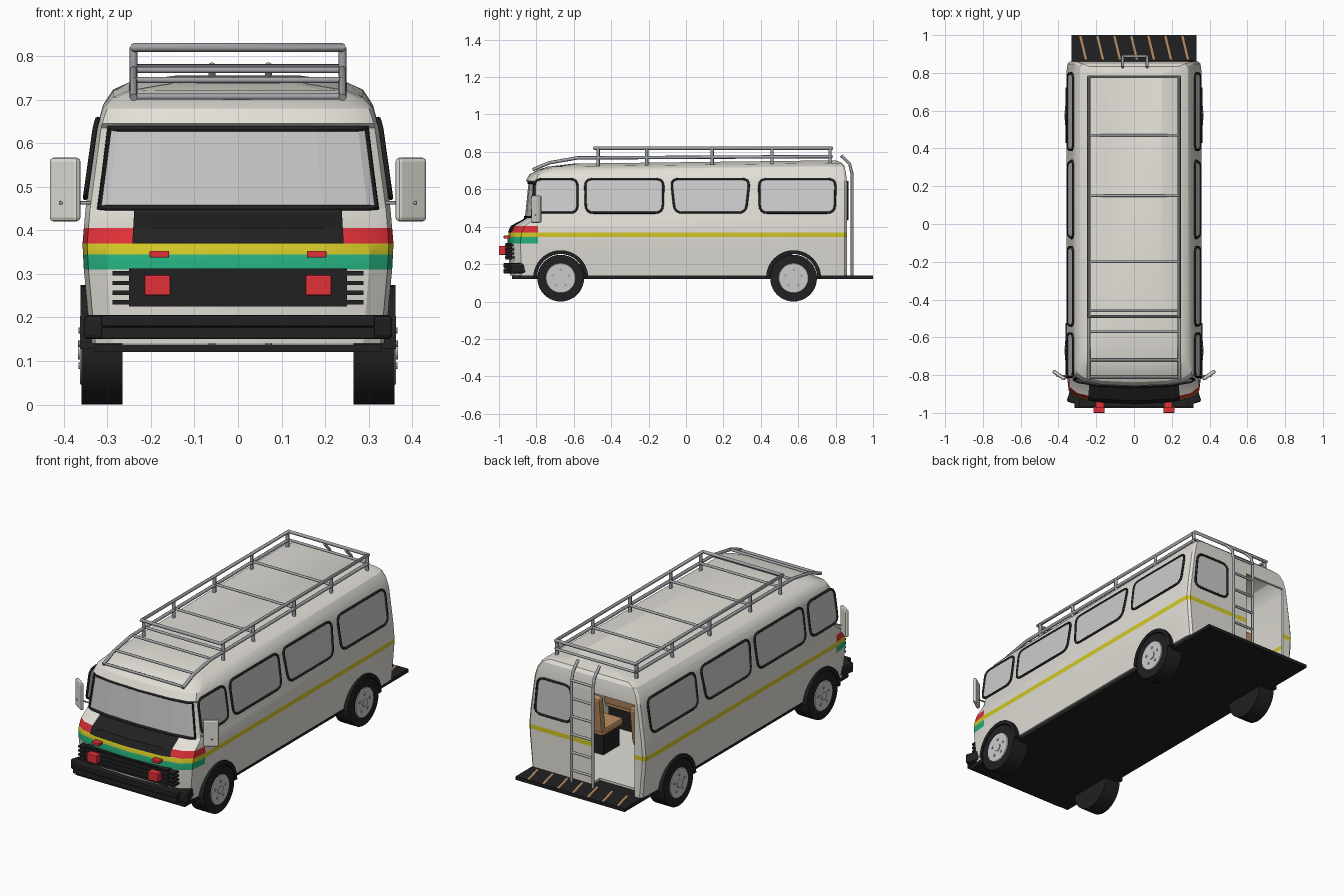
import bpy, bmesh, math
from mathutils import Vector

if "Cube" in bpy.data.objects:
    bpy.data.objects.remove(bpy.data.objects["Cube"])


def material(name, r, g, b):
    m = bpy.data.materials.new(name)
    m.diffuse_color = (r, g, b, 1)
    m.use_nodes = True
    m.node_tree.nodes["Principled BSDF"].inputs["Base Color"].default_value = m.diffuse_color
    return m


CREAM = material("cream", .76, .74, .68)
YELLOW = material("yellow", .65, .58, .02)
GREEN = material("green", .02, .45, .22)
RED = material("red", .75, .03, .04)
BLACK = material("black", .015, .015, .015)
BROWN = material("brown", .5, .27, .12)
LIGHT = material("light_grey", .75, .75, .76)
STEEL = material("steel", .36, .37, .39)


def mesh(name, verts, faces, mats=(), idx=None):
    me = bpy.data.meshes.new(name)
    me.from_pydata([tuple(v) for v in verts], [], faces)
    for m in mats:
        me.materials.append(m)
    if idx:
        me.polygons.foreach_set("material_index", idx)
    bm = bmesh.new()
    bm.from_mesh(me)
    bmesh.ops.recalc_face_normals(bm, faces=bm.faces)
    bm.to_mesh(me)
    bm.free()
    ob = bpy.data.objects.new(name, me)
    bpy.context.collection.objects.link(ob)
    return ob


def activate(ob):
    bpy.ops.object.select_all(action='DESELECT')
    ob.select_set(True)
    bpy.context.view_layer.objects.active = ob


def smooth(ob, angle=30):
    activate(ob)
    bpy.ops.object.shade_smooth_by_angle(angle=math.radians(angle))


def box(name, x, y, z, mat=None, bevel=0, rot=(0, 0, 0)):
    c = Vector((sum(x) / 2, sum(y) / 2, sum(z) / 2))
    v = [Vector((a, b, d)) - c for a in x for b in y for d in z]
    f = [(0, 1, 3, 2), (4, 6, 7, 5), (0, 4, 5, 1), (2, 3, 7, 6), (0, 2, 6, 4), (1, 5, 7, 3)]
    ob = mesh(name, v, f, [mat] if mat else [])
    ob.location, ob.rotation_euler = c, rot
    if bevel:
        m = ob.modifiers.new("bevel", 'BEVEL')
        m.width, m.segments = bevel, 2
    return ob


def cylinder(name, c, r, depth, mat=None, n=32, r2=None):
    bpy.ops.mesh.primitive_cone_add(vertices=n, radius1=r, radius2=r2 or r, depth=depth,
                                    location=c, rotation=(0, math.pi / 2 * (1 if c[0] > 0 else -1), 0))
    ob = bpy.context.object
    ob.name = name
    if mat:
        ob.data.materials.append(mat)
    smooth(ob)
    return ob


def tube(name, pts, r, mat=None, closed=False):
    cu = bpy.data.curves.new(name, 'CURVE')
    cu.dimensions, cu.bevel_depth, cu.bevel_resolution, cu.use_fill_caps = '3D', r, 2, True
    sp = cu.splines.new('POLY')
    sp.points.add(len(pts) - 1)
    for p, q in zip(sp.points, pts):
        p.co = (*q, 1)
    sp.use_cyclic_u = closed
    if mat:
        cu.materials.append(mat)
    ob = bpy.data.objects.new(name, cu)
    bpy.context.collection.objects.link(ob)
    activate(ob)
    bpy.ops.object.convert(target='MESH')
    smooth(bpy.context.object, 50)


# Body: horizontal rings (height, half width, front y, back y, front corner depth)
LEVELS = [(.14, .338, -.94, .86, .06), (.31, .354, -.955, .86, .07), (.345, .356, -.953, .86, .07),
          (.37, .357, -.947, .86, .07), (.405, .354, -.93, .86, .07), (.44, .351, -.865, .86, .05),
          (.45, .35, -.857, .86, .05), (.635, .324, -.838, .86, .04), (.645, .3215, -.857, .86, .05),
          (.68, .31, -.838, .855, .05), (.705, .287, -.79, .848, .05), (.72, .25, -.74, .835, .05),
          (.735, .15, -.6, .80, .05)]
FRONT = [(0, 0), (.55, .15), (.85, .5), (.97, 1)]


def ring(z, w, f, b, d, inset=0):
    w, f, b = w - inset, f + inset, b - inset
    half = [(k * w, f + d * t) for k, t in FRONT]
    half += [(w, max(-.79, f + d + .03)), (w, b - .05), (.985 * w, b - .012), (.95 * w, b)]
    pts = half + [(-x, y) for x, y in half[:0:-1]]
    lift = .02 * max(0, min(1, (z - .66) / .05))
    return [(x, y, z + lift * (y + .8) / 1.6) for x, y in pts]


def loft(name, inset=0):
    v, f, idx, n = [], [], [], 15
    for lev in LEVELS:
        z = max(lev[0] - inset, .152) if inset else lev[0]
        v += ring(z, *lev[1:], inset)
    for i in range(len(LEVELS) - 1):
        for j in range(n):
            k = (j + 1) % n
            q = (i * n + j, i * n + k, (i + 1) * n + k, (i + 1) * n + j)
            f.append(q)
            nose = max(v[a][1] for a in q) < -.78
            idx.append(2 if i == 1 and nose else 1 if i == 2 else 3 if i == 3 and nose else 0)
    f += [tuple(range(n))[::-1], tuple(range(len(v) - n, len(v)))]
    return mesh(name, v, f, [CREAM, YELLOW, GREEN, RED], idx + [0, 0])


def level(z):
    for a, b in zip(LEVELS, LEVELS[1:]):
        if a[0] <= z <= b[0]:
            t = (z - a[0]) / (b[0] - a[0])
            return [p + (q - p) * t for p, q in zip(a, b)]


AXLES = (-.67, .575)
body = loft("body_shell")
cutters = [loft("cabin_cutter", .012), box("door_cutter", (-.29, -.04), (.8, .9), (.13, .64))]
cutters += [cylinder("arch_cutter", (s * .33, y, .125), .145, .16) for s in (-1, 1) for y in AXLES]
for c in cutters:
    m = body.modifiers.new("cut", 'BOOLEAN')
    m.operation, m.object, m.solver = 'DIFFERENCE', c, 'EXACT'
    c.hide_render = True
activate(body)
bpy.ops.object.convert(target='MESH')
smooth(body, 25)
for c in cutters:
    bpy.data.objects.remove(c)


# Sheets that follow the curved nose: windscreen and black bonnet panel
def nose_point(k, z, off):
    _, w, f, _, d = level(z)
    for (a, s), (b, t) in zip(FRONT, FRONT[1:]):
        if a <= abs(k) <= b:
            return (k * w, f + d * (s + (t - s) * (abs(k) - a) / (b - a)) - off, z)


def nose_sheet(name, ks, zs, off, mat):
    v = [nose_point(k, z, off) for z in zs for k in ks]
    n = len(ks)
    f = [(i * n + j, i * n + j + 1, i * n + n + j + 1, i * n + n + j)
         for i in range(len(zs) - 1) for j in range(n - 1)]
    mesh(name, v, f, [mat] if mat else [])


KS = (-.91, -.85, -.55, 0, .55, .85, .91)
nose_sheet("windscreen", KS, (.452, .634), .004, LIGHT)
tube("windscreen_frame", [nose_point(k, .452, .004) for k in KS]
     + [nose_point(k, .634, .004) for k in KS[::-1]], .007, BLACK, True)
nose_sheet("bonnet_panel", (-.68, -.55, 0, .55, .68), (.37, .405, .44, .448), .006, BLACK)


# Side and rear windows with rounded corners
def window(name, corners, place):
    out = []
    for i, c in enumerate(corners):
        c = Vector(c)
        p, q = Vector(corners[i - 1]), Vector(corners[(i + 1) % len(corners)])
        a, b = c + (p - c).normalized() * .04, c + (q - c).normalized() * .04
        out += [a * (1 - t) ** 2 + c * 2 * t * (1 - t) + b * t * t for t in (0, .25, .5, .75, 1)]
    pts = [place(*p) for p in out]
    mesh(name, pts, [tuple(range(len(pts)))])
    tube(name + "_frame", pts, .006, BLACK, True)


for s in (-1, 1):
    for i, (a, b, e) in enumerate([(-.81, -.58, 0), (-.54, -.12, .005), (-.08, .34, .02), (.39, .80, .005)]):
        window("side_window_%d" % i, [(a + e, .475), (b - e, .475), (b, .655), (a, .655)],
               lambda y, z: (s * (level(z)[1] + .004), y, z))
window("rear_window", [(.09, .44), (.31, .44), (.29, .64), (.09, .64)], lambda x, z: (x, .863, z))

# Grille, lamps and bumper
box("grille", (-.25, .25), (-.965, -.93), (.225, .312), BLACK)
for z in (.235, .257, .279, .301):
    box("grille_slat", (-.288, .288), (-.968, -.90), (z - .005, z + .005), BLACK)
for z in (.163, .192):
    box("bumper_bar", (-.315, .315), (-.975, -.93), (z - .013, z + .014), BLACK, .004)
box("bumper_core", (-.31, .31), (-.965, -.93), (.15, .205), BLACK)
for s in (-1, 1):
    box("bumper_end", (s * .25, s * .345), (-.955, -.86), (.15, .205), BLACK, .01, (0, 0, s * .3))
    box("headlamp", (s * .155, s * .215), (-1, -.95), (.25, .297), RED, .004)
    box("indicator", (s * .158, s * .203), (-.975, -.94), (.337, .353), RED, .003)
    # Wing mirrors
    box("wing_mirror", (s * .357, s * .437), (-.81, -.79), (.42, .567), CREAM, .009, (0, 0, s * .6))
    tube("mirror_stalk", [(s * .33, -.80, .463), (s * .41, -.805, .463)], .004, STEEL)

# Wheels and arch lips
for s in (-1, 1):
    for y in AXLES:
        cylinder("tyre", (s * .312, y, .125), .125, .094, BLACK, 40)
        cylinder("rim", (s * .357, y, .125), .085, .012, LIGHT, 32, .078)
        cylinder("hub_cap", (s * .362, y, .125), .022, .01, LIGHT, 16)
        for k in range(5):
            a = k * math.tau / 5 + .3
            cylinder("wheel_bolt", (s * .363, y + .045 * math.cos(a), .125 + .045 * math.sin(a)), .007, .006, STEEL, 8)
        v, f, n = [], [], 20
        for i in range(n + 1):
            a = math.pi * i / n
            for r, x in ((.127, .265), (.147, .265), (.147, .362), (.127, .362)):
                v.append((s * x, y + r * math.cos(a), .127 + r * math.sin(a)))
        for i in range(n):
            f += [(i * 4 + j, i * 4 + (j + 1) % 4, i * 4 + 4 + (j + 1) % 4, i * 4 + 4 + j) for j in range(4)]
        smooth(mesh("wheel_arch", v, f + [(0, 1, 2, 3), (n * 4, n * 4 + 1, n * 4 + 2, n * 4 + 3)], [BLACK]))

# Floor plate with rear step and diagonal treads
box("floor_plate", (-.33, .33), (-.93, 1), (.12, .138), BLACK)
for i in range(7):
    x = -.27 + i * .09
    mesh("step_tread", [(x - .02, .995, .14), (x - .008, .995, .14), (x + .022, .87, .14), (x + .01, .87, .14)],
         [(0, 1, 2, 3)], [BROWN])

# Roof rack
for s in (-1, 1):
    x = s * .24
    tube("rack_lower_rail", [(x, -.82, .705), (x, -.73, .742), (x, -.58, .768), (x, .78, .775)], .009, STEEL)
    for y in (-.47, -.21, .14, .46, .77):
        tube("rack_post", [(x, y, .715), (x, y, .82)], .009, STEEL)
for y, z in ((-.81, .707), (-.72, .745), (-.57, .768), (-.46, .77), (-.2, .772), (.15, .772), (.47, .774), (.78, .775)):
    tube("rack_cross_bar", [(-.24, y, z), (.24, y, z)], .007, STEEL)
tube("rack_top_rail", [(-.24, -.49, .82), (.24, -.49, .82), (.24, .78, .82), (-.24, .78, .82)], .01, STEEL, True)

# Rear ladder
for x in (-.06, .07):
    tube("ladder_rail", [(x, .888, .138), (x, .888, .68), (x, .875, .735), (x, .83, .78)], .008, STEEL)
for i in range(6):
    tube("ladder_rung", [(-.06, .888, .2 + i * .098), (.07, .888, .2 + i * .098)], .007, STEEL)

# Cabin: seats, dashboard, steering wheel
for y in (-.5, -.15, .2, .5):
    for x in (-.19, .19):
        box("seat_base", (x - .09, x + .09), (y - .07, y + .07), (.14, .26), BLACK)
        box("seat_cushion", (x - .1, x + .1), (y - .09, y + .09), (.26, .30), BROWN, .012)
        box("seat_back", (x - .1, x + .1), (y + .07, y + .11), (.28, .48), BROWN, .012, (-.12, 0, 0))
box("dashboard", (-.31, .31), (-.82, -.74), (.34, .43), BLACK, .01)
bpy.ops.mesh.primitive_torus_add(major_radius=.06, minor_radius=.006, major_segments=24, minor_segments=8,
                                 location=(-.18, -.69, .44), rotation=(-.9, 0, 0))
bpy.context.object.name = "steering_wheel"
bpy.context.object.data.materials.append(BLACK)
